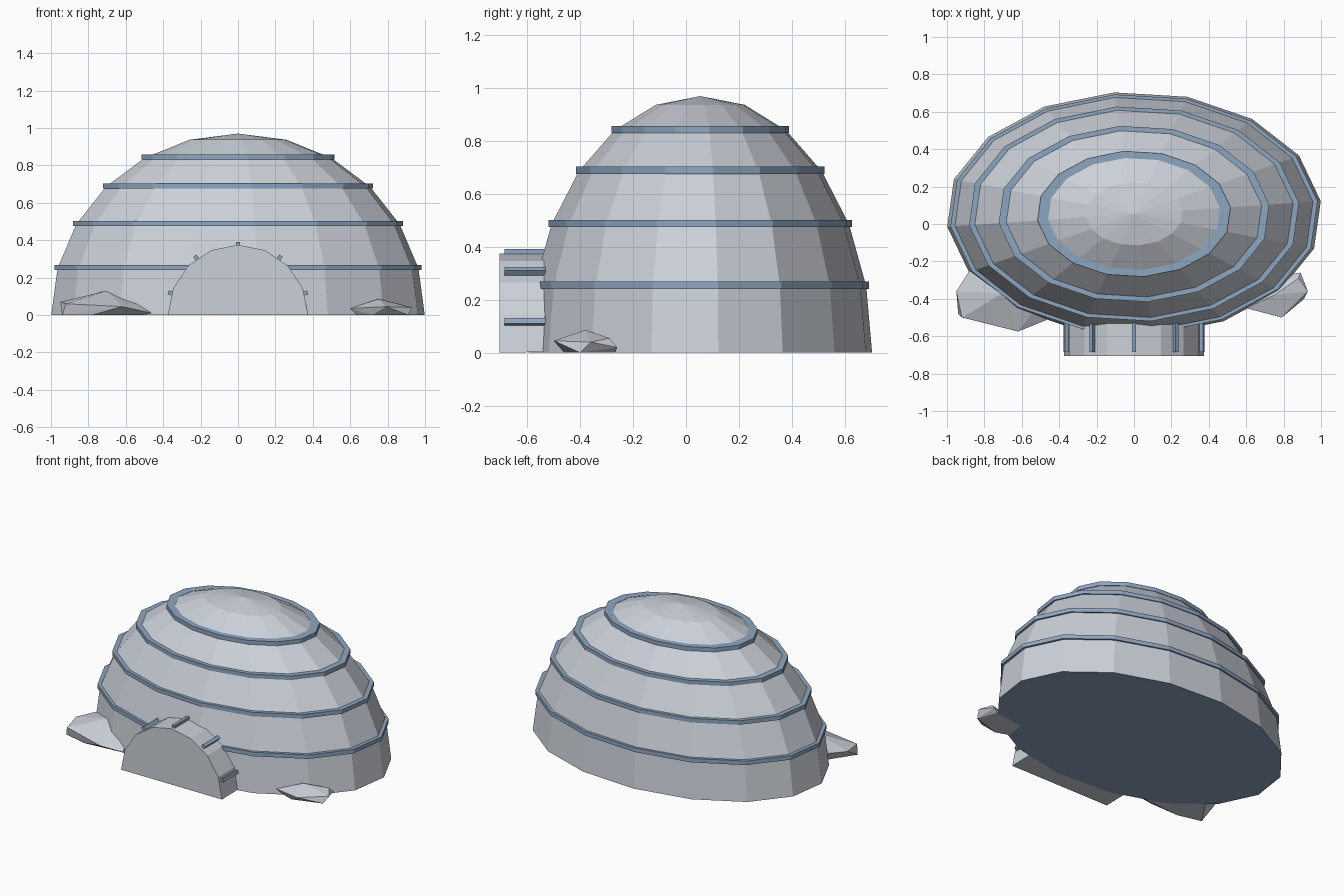
import bpy, bmesh
from math import sin, cos, pi, radians
from mathutils import Matrix, Vector

cube = bpy.data.objects.get("Cube")
if cube:
    bpy.data.objects.remove(cube, do_unlink=True)

SIDES = 16
TURN = radians(6)
CENTRE_Y = 0.054
RX, RY, HEIGHT = 1.004, 0.653, 0.97


def material(name, rgb):
    m = bpy.data.materials.new(name)
    m.use_nodes = True
    m.diffuse_color = (*rgb, 1)
    m.node_tree.nodes["Principled BSDF"].inputs["Base Color"].default_value = (*rgb, 1)
    return m


snow = material("snow_grey", (0.60, 0.63, 0.69))
ice = material("ice_blue", (0.27, 0.38, 0.53))


def finish(name, bm, *mats):
    bmesh.ops.recalc_face_normals(bm, faces=bm.faces)
    mesh = bpy.data.meshes.new(name)
    bm.to_mesh(mesh)
    bm.free()
    for m in mats:
        mesh.materials.append(m)
    obj = bpy.data.objects.new(name, mesh)
    bpy.context.collection.objects.link(obj)
    return obj


def ring(bm, r, z):
    """Oval ring of vertices at radius factor r and height z."""
    angles = [TURN + 2 * pi * i / SIDES for i in range(SIDES)]
    return [bm.verts.new((RX * r * cos(a), CENTRE_Y + RY * r * sin(a), z)) for a in angles]


def bridge(bm, a, b):
    for i in range(SIDES):
        j = (i + 1) % SIDES
        bm.faces.new((a[i], a[j], b[j], b[i]))


# Dome: half ellipsoid in six tiers, with an ice floor underneath
tiers = [radians(15 * k) for k in range(6)]
bm = bmesh.new()
rings = [ring(bm, cos(t), HEIGHT * sin(t)) for t in tiers]
for low, high in zip(rings, rings[1:]):
    bridge(bm, low, high)
apex = bm.verts.new((0, CENTRE_Y, HEIGHT))
for i in range(SIDES):
    bm.faces.new((rings[-1][i], rings[-1][(i + 1) % SIDES], apex))
bm.faces.new(rings[0]).material_index = 1
finish("dome", bm, snow, ice)

# Ice bands around the tier joints
for n, t in enumerate(tiers[1:5], 1):
    bm = bmesh.new()
    r, z = cos(t), HEIGHT * sin(t) + 0.004
    section = [(-0.04, -0.0135), (0.017, -0.0135), (0.017, 0.0135), (-0.04, 0.0135)]
    loops = [ring(bm, r + dr, z + dz) for dr, dz in section]
    for k in range(4):
        bridge(bm, loops[k], loops[(k + 1) % 4])
    finish(f"ice_band_{n}", bm, ice)

# Entrance tunnel: extruded half-round arch
bm = bmesh.new()
arch = [(0.375 * cos(pi * k / 8), 0.375 * sin(pi * k / 8)) for k in range(9)]
front = bm.faces.new([bm.verts.new((x, -0.705, z)) for x, z in arch])
back = bmesh.ops.extrude_face_region(bm, geom=[front])["geom"]
bmesh.ops.translate(bm, vec=(0, 0.24, 0), verts=[v for v in back if isinstance(v, bmesh.types.BMVert)])
if front not in bm.faces[:]:
    bm.faces.new([v for v in bm.verts if v.co.y < -0.7])
# Keep the tunnel underside just above the dome floor
for v in bm.verts:
    if v.co.y > -0.6 and v.co.z < 0.01:
        v.co.z = 0.004
finish("entrance_tunnel", bm, snow)

# Ice bars along the tunnel roof
for n in range(5):
    a = radians(18 + 36 * n)
    bm = bmesh.new()
    place = (Matrix.Translation((0.379 * cos(a), -0.608, 0.379 * sin(a)))
             @ Matrix.Rotation(-a, 4, 'Y') @ Matrix.Diagonal((0.025, 0.155, 0.022, 1)))
    bmesh.ops.create_cube(bm, size=1, matrix=place)
    finish(f"tunnel_bar_{n + 1}", bm, ice)


# Snow chunks: convex faceted lumps
def chunk(name, points):
    bm = bmesh.new()
    for p in points:
        bm.verts.new(Vector(p))
    hull = bmesh.ops.convex_hull(bm, input=bm.verts[:])
    loose = [v for v in bm.verts if not v.link_faces]
    bmesh.ops.delete(bm, geom=loose, context='VERTS')
    finish(name, bm, snow)


chunk("right_snow_chunk", [
    (-0.94, -0.48, 0), (-0.78, -0.52, 0), (-0.48, -0.48, 0), (-0.5, -0.3, 0), (-0.82, -0.3, 0),
    (-0.92, -0.5, 0.06), (-0.95, -0.36, 0.07), (-0.88, -0.25, 0.08),
    (-0.62, -0.575, 0.045), (-0.46, -0.51, 0.01), (-0.5, -0.42, 0.07), (-0.7, -0.37, 0.13)])
chunk("left_snow_chunk", [
    (0.63, -0.43, 0), (0.72, -0.46, 0), (0.91, -0.4, 0), (0.86, -0.27, 0), (0.65, -0.3, 0),
    (0.6, -0.45, 0.035), (0.79, -0.5, 0.045), (0.93, -0.36, 0.04),
    (0.89, -0.26, 0.02), (0.88, -0.29, 0.055), (0.75, -0.38, 0.086)])
